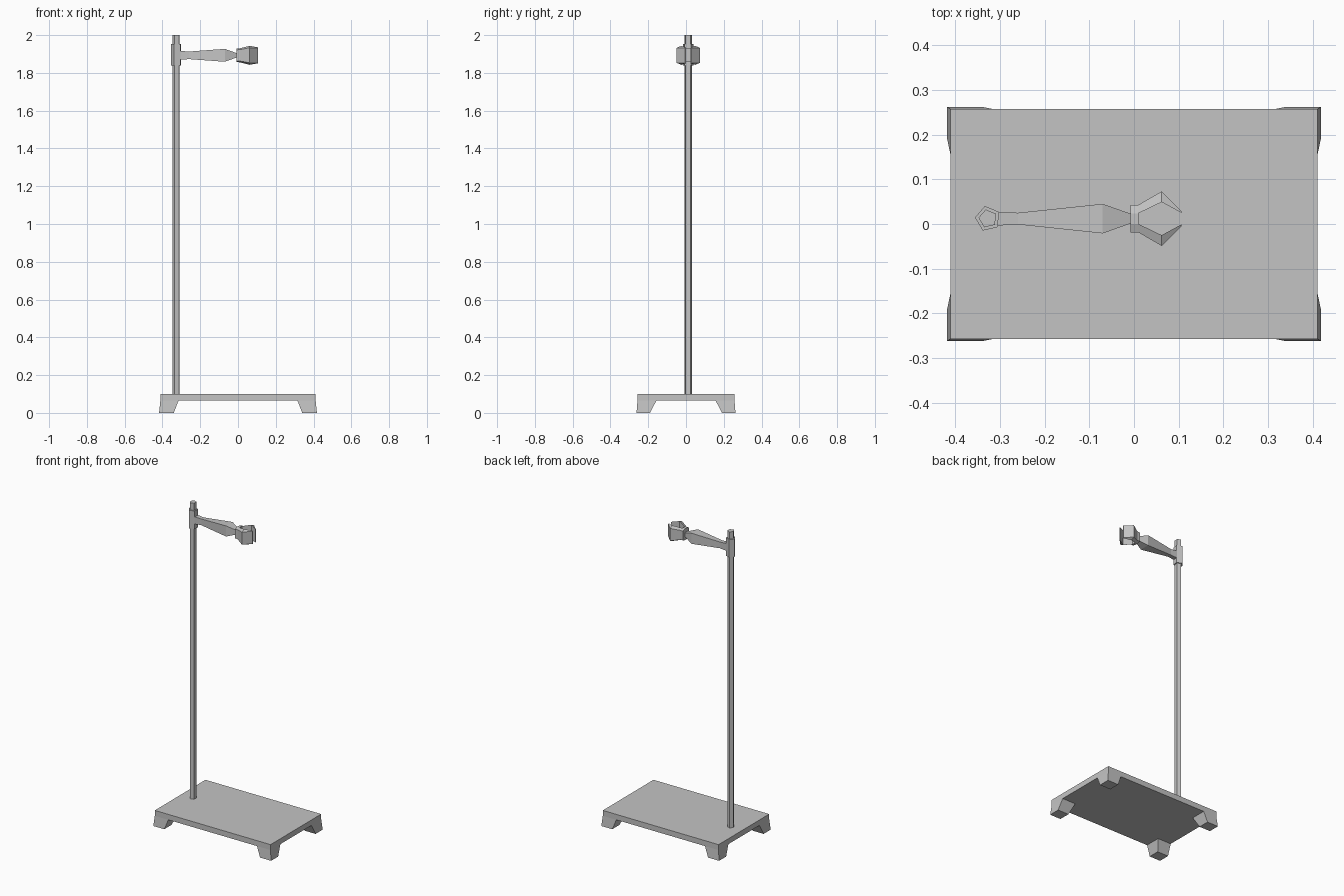
import bpy, bmesh
from math import cos, sin, radians

if "Cube" in bpy.data.objects:
    bpy.data.objects.remove(bpy.data.objects["Cube"])

grey = bpy.data.materials.new("grey_metal")
grey.use_nodes = True
colour = (0.55, 0.55, 0.55, 1)
grey.diffuse_color = colour
grey.node_tree.nodes["Principled BSDF"].inputs["Base Color"].default_value = colour

POLE_X, POLE_Y, ARM_Z = -0.327, 0.012, 1.893


def loft(name, rings):
    """Skin a row of equal-sized point rings and cap both ends."""
    bm = bmesh.new()
    rows = [[bm.verts.new(p) for p in ring] for ring in rings]
    n = len(rows[0])
    for a, b in zip(rows, rows[1:]):
        for i in range(n):
            j = (i + 1) % n
            bm.faces.new((a[i], a[j], b[j], b[i]))
    bm.faces.new(rows[0])
    bm.faces.new(rows[-1])
    bmesh.ops.recalc_face_normals(bm, faces=bm.faces)
    mesh = bpy.data.meshes.new(name)
    bm.to_mesh(mesh)
    bm.free()
    mesh.materials.append(grey)
    obj = bpy.data.objects.new(name, mesh)
    bpy.context.collection.objects.link(obj)
    return obj


def rect(x0, x1, y0, y1, z):
    return [(x0, y0, z), (x1, y0, z), (x1, y1, z), (x0, y1, z)]


def pentagon(radius, z):
    angles = [radians(103 + 72 * i) for i in range(5)]
    return [(POLE_X + radius * cos(a), POLE_Y + radius * sin(a), z) for a in angles]


def arm_section(x, half_y, half_z):
    return [(x, POLE_Y + sy * half_y, ARM_Z + sz * half_z)
            for sy, sz in ((-1, -1), (1, -1), (1, 1), (-1, 1))]


# Base plate
loft("base_plate", [rect(-0.411, 0.411, -0.257, 0.257, z) for z in (0.065, 0.1)])

# Four flared feet
for sx, side in ((-1, "right"), (1, "left")):
    for sy, end in ((-1, "front"), (1, "back")):
        loft(f"{end}_{side}_foot", [
            rect(sx * 0.34, sx * 0.418, sy * 0.19, sy * 0.262, 0),
            rect(sx * 0.315, sx * 0.411, sy * 0.157, sy * 0.257, 0.065)])

# Five-sided pole and the collar around it
loft("pole", [pentagon(0.021, z) for z in (0.1, 2.0)])
loft("collar", [pentagon(0.029, z) for z in (1.838, 1.954)])

# Tapered arm
loft("arm", [arm_section(*s) for s in (
    (-0.315, 0.016, 0.024), (-0.26, 0.013, 0.02),
    (-0.07, 0.033, 0.034), (-0.005, 0.01, 0.011))])

# Clamp: middle block and two bent jaws
loft("clamp_block", [arm_section(x, 0.012, 0.036) for x in (-0.008, 0.01)])
jaw = (  # x, outer y, inner y, outer half height, inner half height
    (-0.008, 0.031, 0.012, 0.029, 0.036),
    (0.01, 0.031, 0.012, 0.03, 0.037),
    (0.062, 0.061, 0.037, 0.04, 0.05),
    (0.106, 0.017, 0.013, 0.04, 0.042))
for s, end in ((-1, "front"), (1, "back")):
    loft(f"{end}_jaw", [
        [(x, POLE_Y + s * yo, ARM_Z - ho), (x, POLE_Y + s * yi, ARM_Z - hi),
         (x, POLE_Y + s * yi, ARM_Z + hi), (x, POLE_Y + s * yo, ARM_Z + ho)]
        for x, yo, yi, ho, hi in jaw])
